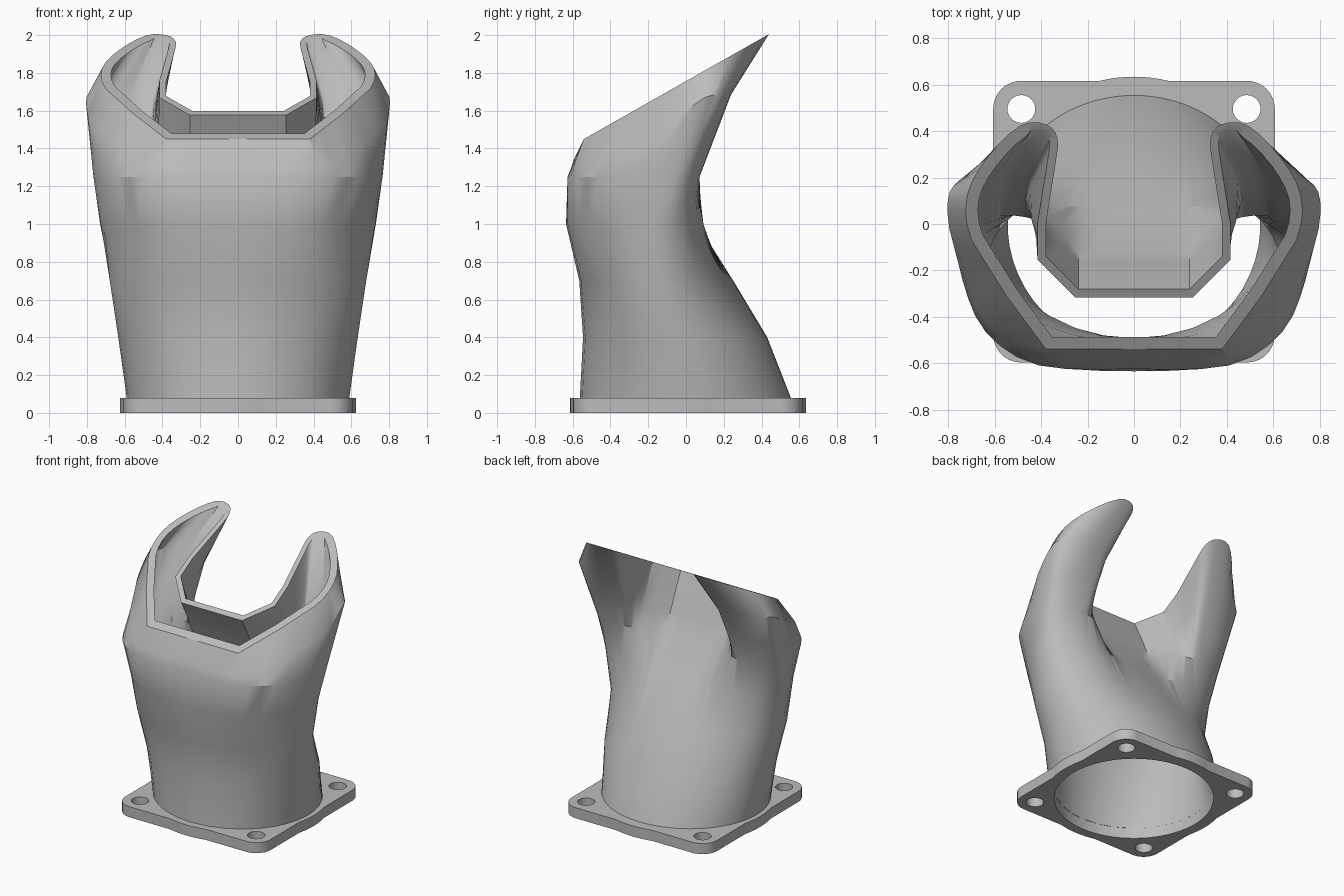
import bpy
import bmesh
from math import sin, cos, radians, pi
from mathutils import Vector

cube = bpy.data.objects.get("Cube")
if cube:
    bpy.data.objects.remove(cube, do_unlink=True)

grey = bpy.data.materials.new("plain grey")
grey.use_nodes = True
colour = (0.5, 0.5, 0.5, 1)
grey.diffuse_color = colour
grey.node_tree.nodes["Principled BSDF"].inputs["Base Color"].default_value = colour

STEPS = 3
OUTER_WALL, NOTCH_WALL = 0.053, 0.036


def cut_height(y):
    """Height of the slanted mouth plane."""
    return 1.45 + 0.567 * (y + 0.54)


def mirrored(half):
    """Full loop from a right half that starts and ends on the centre line."""
    left = [Vector((-p.x, p.y, p.z)) for p in half[-2:0:-1]]
    return half + left


def resample(loop, rounded):
    """Subdivide a loop; segments in the rounded range become curves."""
    out, n = [], len(loop)
    for i in range(n):
        a, b, c, d = (loop[(i + k) % n] for k in (-1, 0, 1, 2))
        for s in range(STEPS):
            t = s / STEPS
            if min(i, n - 1 - i) in rounded:
                out.append(0.5 * (2 * b + (c - a) * t + (2 * a - 5 * b + 4 * c - d) * t * t
                                  + (3 * b - a - 3 * c + d) * t ** 3))
            else:
                out.append(b.lerp(c, t))
    return out


# Matching angles on the round sections, front centre to back centre
ANGLES = [-90, -52, -30, -10, 10, 25, 36, 45, 51, 56, 61, 66, 74, 90]


def oval(z, width, front, back):
    half = []
    for a, b in zip(ANGLES, ANGLES[1:]):
        for s in range(STEPS):
            t = radians(a + (b - a) * s / STEPS)
            half.append(Vector((width * cos(t), (front + back) / 2 + (back - front) / 2 * sin(t), z)))
    half.append(Vector((0, back, z)))
    half[0].x = 0
    return mirrored(half)


def section(points, rounded, z=None):
    half = [Vector(p) if len(p) == 3 else Vector((*p, z if z else cut_height(p[1]))) for p in points]
    return resample(mirrored(half), rounded)


shoulder = [(0, -.635), (.37, -.605), (.58, -.45), (.69, -.27), (.73, -.12), (.68, -.01), (.61, .04),
            (.54, .07), (.48, .085), (.42, .092), (.36, .09), (.29, .08), (.19, .065), (0, .06)]
fork = [(0, -.625), (.41, -.61), (.64, -.465), (.74, -.24), (.765, -.05), (.71, .03), (.61, .065),
        (.53, .072), (.48, .068), (.44, .06), (.41, .05), (.37, .03), (.24, -.12), (0, -.12)]
horns = [(0, -.59, 1.35), (.41, -.58, 1.35), (.63, -.40, 1.40), (.775, -.1, 1.53), (.803, .1, 1.67),
         (.75, .19, 1.68), (.62, .235, 1.69), (.48, .235, 1.68), (.42, .21, 1.66), (.41, .13, 1.6),
         (.405, .02, 1.52), (.38, -.06, 1.46), (.24, -.2, 1.43), (0, -.2, 1.43)]
mouth = [(0, -.54), (.38, -.54), (.55, -.31), (.70, -.07), (.72, .12), (.63, .29), (.49, .425),
         (.38, .43), (.33, .37), (.34, .25), (.38, 0), (.38, -.14), (.24, -.28), (0, -.28)]

EVERY, NOTCHED, HORN_ONLY = range(13), range(10), range(3, 9)
rings = [oval(.08, .59, -.562, .555), oval(.4, .635, -.545, .43), oval(.7, .68, -.565, .25),
         section(shoulder, EVERY, 1.0), section(fork, NOTCHED, 1.25),
         section(horns, HORN_ONLY), section(mouth, HORN_ONLY)]
rings.insert(5, [a.lerp(b, 0.5) for a, b in zip(rings[4], rings[5])])


def inset(ring):
    """Inner wall loop, offset within the section."""
    out, n = [], len(ring)
    for i, p in enumerate(ring):
        e1 = (p - ring[i - 1]).xy.normalized()
        e2 = (ring[(i + 1) % n] - p).xy.normalized()
        n1, n2 = Vector((-e1.y, e1.x)), Vector((-e2.y, e2.x))
        m = (n1 + n2).normalized()
        wall = NOTCH_WALL if min(i, n - i) > 6 * STEPS else OUTER_WALL
        q = p.xy + m * wall / max(m.dot(n1), 0.7)
        out.append(Vector((q.x, q.y, cut_height(q.y) if ring is rings[-1] else p.z)))
    return out


# Hollow duct: up the outside, over the mouth rim, down the inside to the round bore
BORE = 0.545
inner = [oval(.08, BORE, -BORE, BORE)] + [inset(r) for r in rings[1:]]
bm = bmesh.new()
layers = [[bm.verts.new(p) for p in r] for r in rings + inner[::-1]]
count = len(layers[0])
for low, high in zip(layers, layers[1:] + layers[:1]):
    for i in range(count):
        j = (i + 1) % count
        bm.faces.new((low[i], low[j], high[j], high[i]))
bmesh.ops.recalc_face_normals(bm, faces=bm.faces)
mesh = bpy.data.meshes.new("duct")
bm.to_mesh(mesh)
bm.free()
duct = bpy.data.objects.new("duct", mesh)
bpy.context.collection.objects.link(duct)


# Mounting flange: rounded square with bulged sides, bore and bolt holes
def arc(cx, cy, r, start, end, n):
    return [(cx + r * cos(start + (end - start) * i / n),
             cy + r * sin(start + (end - start) * i / n)) for i in range(n + 1)]


outline = []
bulge = radians(13.8)
quarter = arc(0, 0, .625, -bulge, bulge, 8) + arc(.487, .487, .12, 0, pi / 2, 10)
for k in range(4):
    c, s = cos(k * pi / 2), sin(k * pi / 2)
    outline += [(x * c - y * s, x * s + y * c) for x, y in quarter]
loops = [outline, arc(0, -.01, BORE, 0, 2 * pi, 72)[:-1]]
loops += [arc(.486 * sx, .486 * sy, .06, 0, 2 * pi, 24)[:-1] for sx in (-1, 1) for sy in (-1, 1)]

curve = bpy.data.curves.new("flange", 'CURVE')
curve.dimensions = '2D'
curve.fill_mode = 'BOTH'
curve.extrude = 0.04
for loop in loops:
    spline = curve.splines.new('POLY')
    spline.points.add(len(loop) - 1)
    for point, (x, y) in zip(spline.points, loop):
        point.co = (x, y, 0, 1)
    spline.use_cyclic_u = True
flange = bpy.data.objects.new("flange", curve)
flange.location = (0, 0.01, 0.04)
bpy.context.collection.objects.link(flange)

bpy.ops.object.select_all(action='DESELECT')
flange.select_set(True)
bpy.context.view_layer.objects.active = flange
bpy.ops.object.convert(target='MESH')
flange = bpy.context.view_layer.objects.active

# Colour and shading
for part in (duct, flange):
    part.data.materials.clear()
    part.data.materials.append(grey)
    bpy.ops.object.select_all(action='DESELECT')
    part.select_set(True)
    bpy.context.view_layer.objects.active = part
    bpy.ops.object.shade_smooth_by_angle(angle=radians(32))
